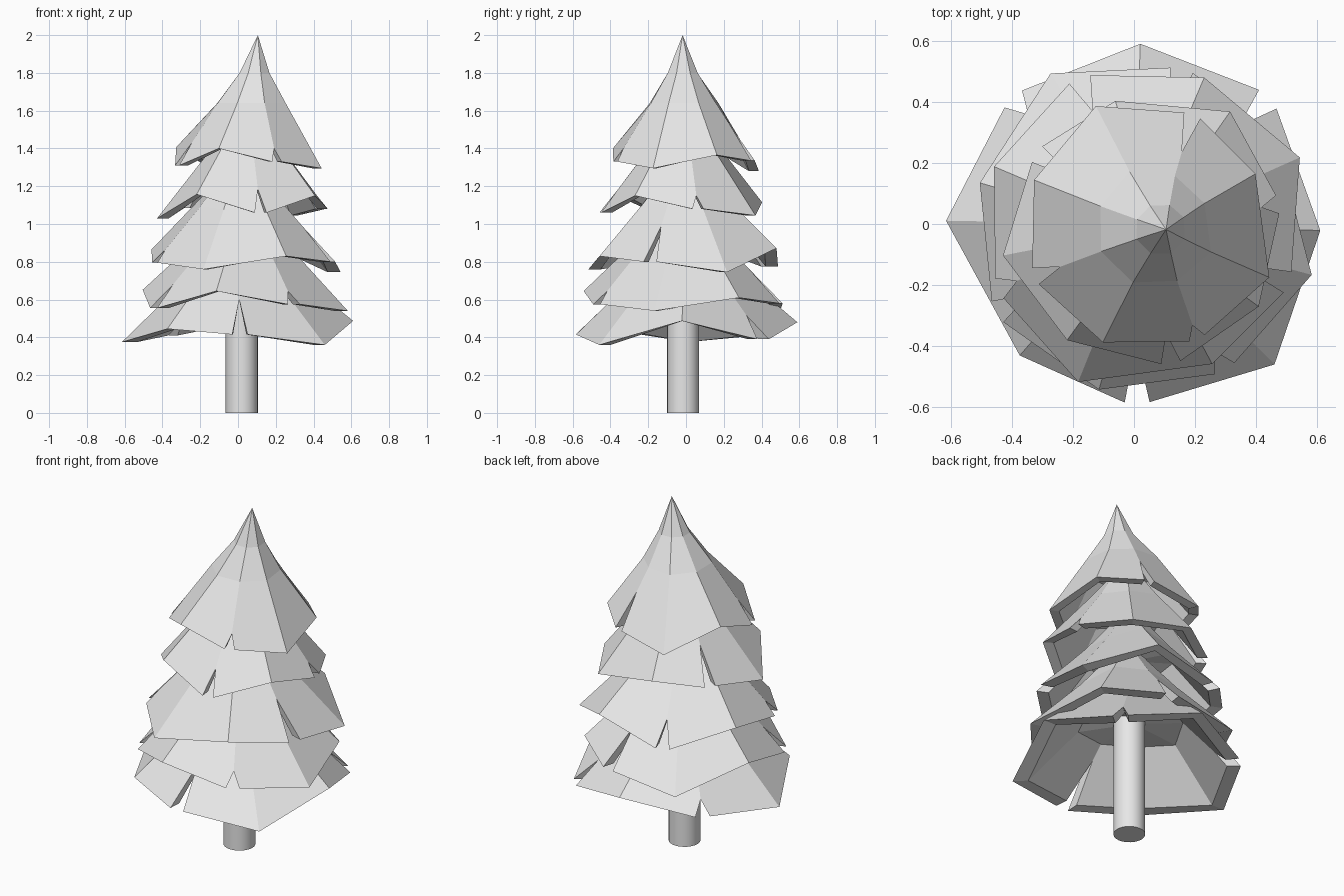
import bpy
import bmesh
from math import radians, cos, sin

cube = bpy.data.objects.get("Cube")
if cube:
    bpy.data.objects.remove(cube, do_unlink=True)

grey = bpy.data.materials.new("plain grey")
grey.use_nodes = True
grey.diffuse_color = (0.8, 0.8, 0.8, 1)
grey.node_tree.nodes["Principled BSDF"].inputs["Base Color"].default_value = (0.8, 0.8, 0.8, 1)

# Shared skirt outline: eight corners as (angle, radius, height, slit depth)
CORNERS = [(0, 0.60, 0.39, 0.125), (45, 0.59, 0.48, 0), (91, 0.57, 0.41, 0.07),
           (136, 0.615, 0.375, 0), (186, 0.57, 0.445, 0), (228, 0.585, 0.415, 0.185),
           (272, 0.65, 0.36, 0), (315, 0.61, 0.487, 0)]
COUNT = len(CORNERS)
MEAN_HEIGHT = 0.43
SLIT_HALF_ANGLE = 4
RIM_INSET = 0.87


def add_shell(bm, point, inset, ratio, level, tilt, shift):
    """A ring of panels from the rim up to an inner ring; returns the ring and rim edge loop."""
    ring, notch, rim = [], [], []
    for angle, radius, height, slit in CORNERS:
        ring_height = level + tilt * (height - MEAN_HEIGHT)
        ring.append(point(angle, radius * ratio, ring_height, shift))
        if slit:
            # Split the corner in two and leave a wedge open above it
            before = point(angle - SLIT_HALF_ANGLE, radius * inset, height)
            after = point(angle + SLIT_HALF_ANGLE, radius * inset, height)
            foot = (before.co + after.co) / 2
            notch.append(bm.verts.new(foot.lerp(ring[-1].co, slit / (ring_height - height))))
            rim.append([before, notch[-1], after])
        else:
            notch.append(None)
            rim.append([point(angle, radius * inset, height)])
    for i in range(COUNT):
        j = (i + 1) % COUNT
        panel = [ring[i], notch[i], rim[i][-1], rim[j][0], notch[j], ring[j]]
        bm.faces.new([v for v in panel if v])
    return ring, [v for corner in rim for v in corner]


def add_tier(name, turn, scale, lift, centre, tilt=0.5, lean=0.0):
    """One ragged hollow cone of branches with a drooping, slit rim."""
    bm = bmesh.new()

    def point(angle, radius, height, shift=0.0):
        a = radians(turn + angle)
        return bm.verts.new((centre[0] + shift + scale * radius * cos(a),
                             centre[1] + scale * radius * sin(a), lift + height))

    outer_ring, outer_rim = add_shell(bm, point, 1.0, 0.47, 0.72, tilt, lean * 0.3)
    inner_ring, inner_rim = add_shell(bm, point, RIM_INSET, 0.46, 0.68, tilt, lean * 0.3)

    # Tip outside, ceiling inside
    upper_ring = [point(corner[0], 0.125, 0.88, lean * 0.65) for corner in CORNERS]
    tip = point(0, 0, 1.08, lean)
    ceiling = point(0, 0, 0.68)
    for i in range(COUNT):
        j = (i + 1) % COUNT
        bm.faces.new((outer_ring[i], outer_ring[j], upper_ring[j], upper_ring[i]))
        bm.faces.new((upper_ring[i], upper_ring[j], tip))
        bm.faces.new((inner_ring[i], inner_ring[j], ceiling))

    # Underside of the rim and walls of the slits
    for i in range(len(outer_rim)):
        j = (i + 1) % len(outer_rim)
        bm.faces.new((outer_rim[i], outer_rim[j], inner_rim[j], inner_rim[i]))
    bmesh.ops.recalc_face_normals(bm, faces=bm.faces)

    mesh = bpy.data.meshes.new(name)
    bm.to_mesh(mesh)
    bm.free()
    mesh.materials.append(grey)
    bpy.context.collection.objects.link(bpy.data.objects.new(name, mesh))


# Branch tiers from bottom to top
add_tier("bottom_branches", 43, 1.0, 0.0, (0.0, 0.0))
add_tier("lower_branches", 209, 0.92, 0.165, (0.035, -0.02))
add_tier("middle_branches", 112, 0.88, 0.385, (0.02, -0.015))
add_tier("upper_branches", -81, 0.75, 0.67, (0.05, -0.01))
add_tier("top_branches", 202, 0.68, 0.92, (0.055, -0.018), tilt=0.0, lean=0.05)

# Trunk
bpy.ops.mesh.primitive_cylinder_add(vertices=24, radius=0.085, depth=0.8,
                                    location=(0.02, -0.015, 0.4))
trunk = bpy.context.object
trunk.name = "trunk"
trunk.data.materials.append(grey)
bpy.ops.object.shade_smooth_by_angle()
